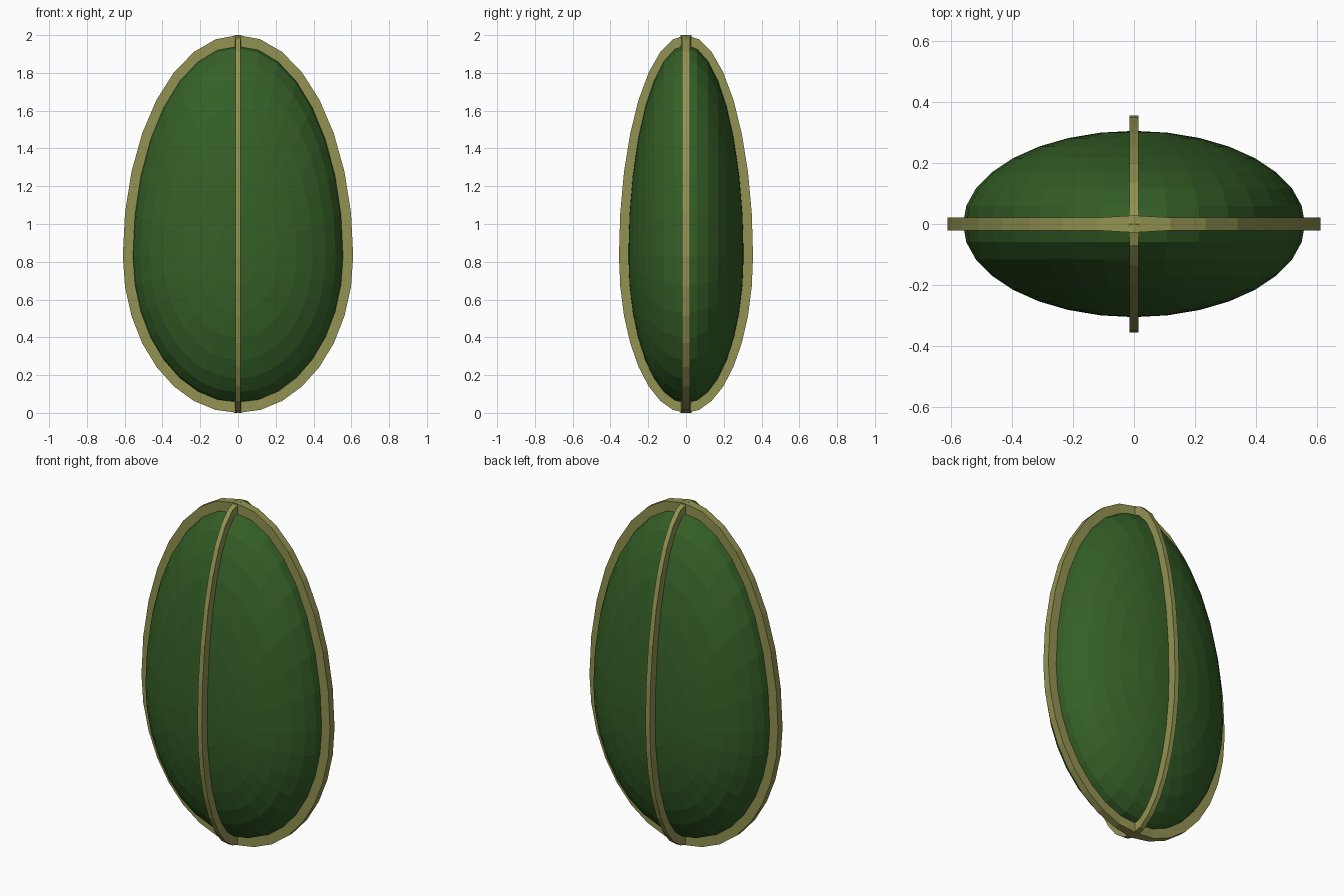
import bpy, bmesh
from math import sin, cos, pi

if "Cube" in bpy.data.objects:
    bpy.data.objects.remove(bpy.data.objects["Cube"])

MID = 0.83   # height of the widest level


def material(name, rgb):
    m = bpy.data.materials.new(name)
    m.diffuse_color = (*rgb, 1)
    m.use_nodes = True
    m.node_tree.nodes["Principled BSDF"].inputs["Base Color"].default_value = m.diffuse_color
    return m


def make_object(name, bm, mat):
    bmesh.ops.recalc_face_normals(bm, faces=bm.faces)
    me = bpy.data.meshes.new(name)
    bm.to_mesh(me)
    bm.free()
    me.materials.append(mat)
    ob = bpy.data.objects.new(name, me)
    bpy.context.collection.objects.link(ob)
    return ob


def egg_z(c, inset):
    # taller above the widest level than below it
    return MID + c * ((2 - MID - inset) if c > 0 else (MID - inset))


green = material("shell_green", (0.035, 0.115, 0.02))
olive = material("rib_olive", (0.29, 0.29, 0.085))

# Egg-shaped shell, sphere poles pointing along y
bm = bmesh.new()
bmesh.ops.create_uvsphere(bm, u_segments=32, v_segments=16, radius=1)
for v in bm.verts:
    x, y, z = v.co
    v.co = (x * 0.56, z * 0.305, egg_z(y, 0.05))
make_object("shell", bm, green)


# Flat hoops standing proud of the shell
def rib(name, radius, half, pole_half, across_y):
    bm = bmesh.new()
    n, loops = 32, []
    for i in range(n):
        t = 2 * pi * i / n
        w = pole_half if i % 16 == 0 else half
        loop = []
        for inset, side in ((0, -w), (0, w), (0.06, w), (0.06, -w)):
            r, z = (radius - inset) * sin(t), egg_z(round(cos(t), 6), inset)
            loop.append(bm.verts.new((side, r, z) if across_y else (r, side, z)))
        loops.append(loop)
    for a, b in zip(loops, loops[1:] + loops[:1]):
        for k in range(4):
            j = (k + 1) % 4
            bm.faces.new((a[k], a[j], b[j], b[k]))
    make_object(name, bm, olive)


rib("side_rib", 0.61, 0.021, 0.028, False)
rib("front_back_rib", 0.355, 0.014, 0.018, True)
